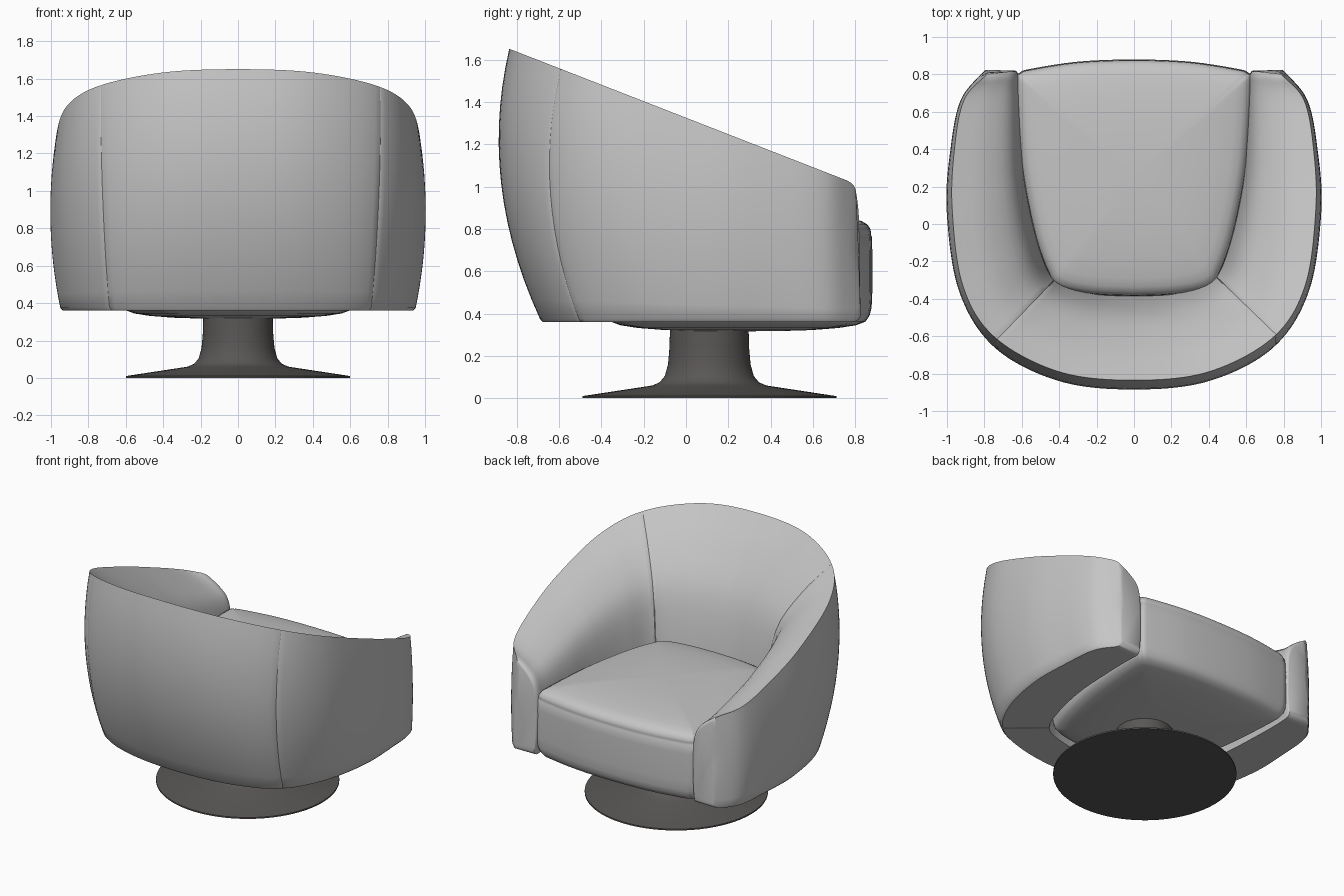
import bpy, bmesh, math
from mathutils import Vector

cube = bpy.data.objects.get("Cube")
if cube:
    bpy.data.objects.remove(cube)


def material(name, rgb):
    m = bpy.data.materials.new(name)
    m.use_nodes = True
    m.diffuse_color = (*rgb, 1)
    bsdf = m.node_tree.nodes["Principled BSDF"]
    bsdf.inputs["Base Color"].default_value = (*rgb, 1)
    bsdf.inputs["Roughness"].default_value = 0.8
    return m


FABRIC = material("grey fabric", (0.56, 0.56, 0.56))
METAL = material("dark bronze", (0.10, 0.094, 0.09))


def spline(pts, s):
    """Smooth curve through the points at parameter s."""
    i = min(max(int(s), 0), len(pts) - 2)
    t = s - i
    p1, p2 = pts[i], pts[i + 1]
    p0 = pts[i - 1] if i > 0 else p1 * 2 - p2
    p3 = pts[i + 2] if i + 2 < len(pts) else p2 * 2 - p1
    return 0.5 * (2 * p1 + (p2 - p0) * t + (2 * p0 - 5 * p1 + 4 * p2 - p3) * t ** 2
                  + (3 * p1 - p0 - 3 * p2 + p3) * t ** 3)


def loft(name, rings, mat, angle=40):
    """Skin closed rings of points and cap both ends."""
    bm = bmesh.new()
    loops = [[bm.verts.new(p) for p in ring] for ring in rings]
    n = len(rings[0])
    for a, b in zip(loops, loops[1:]):
        for i in range(n):
            j = (i + 1) % n
            bm.faces.new((a[i], a[j], b[j], b[i]))
    bm.faces.new(loops[0])
    bm.faces.new(loops[-1])
    bmesh.ops.recalc_face_normals(bm, faces=bm.faces)
    mesh = bpy.data.meshes.new(name)
    bm.to_mesh(mesh)
    bm.free()
    mesh.materials.append(mat)
    ob = bpy.data.objects.new(name, mesh)
    bpy.context.collection.objects.link(ob)
    bpy.ops.object.select_all(action="DESELECT")
    ob.select_set(True)
    bpy.context.view_layer.objects.active = ob
    bpy.ops.object.shade_smooth_by_angle(angle=math.radians(angle))
    return ob


# Plan curves of the shell, from the middle of the backrest to the arm end
def plan(*xy):
    half = [Vector((x, y, 0)) for x, y in xy]
    return [Vector((-p.x, p.y, 0)) for p in half[:0:-1]] + half


FOOT = plan((0, -.69), (.4, -.65), (.7, -.52), (.87, -.25), (.945, .1), (.94, .42), (.91, .67), (.8, .825))
BULGE = plan((0, -.885), (.4, -.84), (.745, -.66), (.935, -.36), (1, .07), (.98, .4), (.925, .66), (.8, .81))
RIM = plan((0, -.835), (.4, -.79), (.745, -.605), (.915, -.33), (.972, .08), (.96, .4), (.91, .66), (.79, .8))
INNER = plan((0, -.385), (.22, -.37), (.43, -.29), (.52, -.08), (.58, .2), (.6, .45), (.61, .68), (.615, .82))
MID = 7
SEAM_LEFT, SEAM_RIGHT = 2.06, 1.95
FLOOR, SEAT_LINE, PEAK = 0.36, 0.74, 0.68


def section(s):
    """Closed upholstery section of the shell at station s."""
    foot, bulge, rim, inner = (spline(c, s) for c in (FOOT, BULGE, RIM, INNER))
    top = 1.325 - 0.39 * rim.y
    ring = [foot.lerp(inner, 0.04) + Vector((0, 0, FLOOR))]
    for k in range(15):
        t = k / 14
        p = (foot * ((t - PEAK) * (t - 1) / PEAK) + bulge * (t * (1 - t) / (PEAK * (1 - PEAK)))
             + rim * (t * (t - PEAK) / (1 - PEAK)))
        p.z = 0.375 + (top - 0.375) * t
        ring.append(p)
    # The arms are fuller on the inside than the backrest
    arm = min(1, abs(s - MID) / 4)
    slope = []
    for across, down in ((0, 0), (.42 + .08 * arm, .25 - .03 * arm), (.8 + .06 * arm, .56 - .06 * arm), (1, 1)):
        p = rim.lerp(inner, across)
        p.z = top + (SEAT_LINE - top) * down
        slope.append(p)
    low = inner.lerp(foot, 0.03)
    slope += [low + Vector((0, 0, 0.5)), low.lerp(foot, 0.08) + Vector((0, 0, FLOOR))]
    ring += [spline(slope, k / 4) for k in range(1, 21)]
    return ring


def tucked(s, d):
    """Section drawn in towards its middle by the distance d."""
    ring = section(s)
    c = sum(ring, Vector()) / len(ring)
    return [p + (c - p).normalized() * d for p in ring]


SEWN = ((.012, 0), (0, .003))
ROUNDED = ((.3, 0), (.15, .004), (.07, .011), (.02, .02), (0, .03))


def shell_panel(name, start, end, start_edge, end_edge):
    """Upholstered panel whose two ends follow the given edge roundings."""
    first = [tucked(start + back, d) for back, d in reversed(start_edge)]
    last = [tucked(end - back, d) for back, d in end_edge]
    a, b = start + start_edge[0][0], end - end_edge[0][0]
    steps = round((b - a) * 10)
    return loft(name, first + [section(a + (b - a) * k / steps) for k in range(1, steps)] + last,
                FABRIC)


shell_panel("backrest", MID - SEAM_RIGHT, MID + SEAM_LEFT, SEWN, SEWN)
shell_panel("left_arm", MID + SEAM_LEFT, 2 * MID, SEWN, ROUNDED)
shell_panel("right_arm", 0, MID - SEAM_RIGHT, ROUNDED, SEWN)

# Seat: one plan outline stacked at different sizes, with a sewn groove
SEAT = plan((0, .88), (.3, .868), (.55, .83), (.61, .81), (.632, .76), (.615, .45), (.585, .2),
            (.525, -.08), (.46, -.26), (.4, -.34), (.22, -.378), (0, -.388))
outline = [spline(SEAT, k / 4) for k in range(4 * (len(SEAT) - 1))]
centre = Vector((0, .25, 0))
LAYERS = [(.02, .316), (.3, .317), (.55, .322), (.75, .332), (.88, .345), (.95, .362), (.98, .39),
          (.995, .43), (1, .5), (1, .7), (.996, .765), (.988, .773), (.992, .781), (.985, .8),
          (.965, .82), (.92, .837), (.85, .849), (.7, .863), (.5, .875), (.25, .882), (.02, .884)]
loft("seat_cushion", [[centre + (p - centre) * f + Vector((0, 0, z)) for p in outline]
                      for f, z in LAYERS], FABRIC, 60)

# Turned pedestal with a flared foot
PROFILE = [(.6, 0), (.6, .01), (.27, .06), (.235, .075), (.21, .105), (.195, .16),
           (.188, .24), (.185, .36)]
loft("pedestal", [[Vector((r * math.cos(a), .11 + r * math.sin(a), z))
                   for a in (math.tau * k / 72 for k in range(72))] for r, z in PROFILE], METAL, 50)
